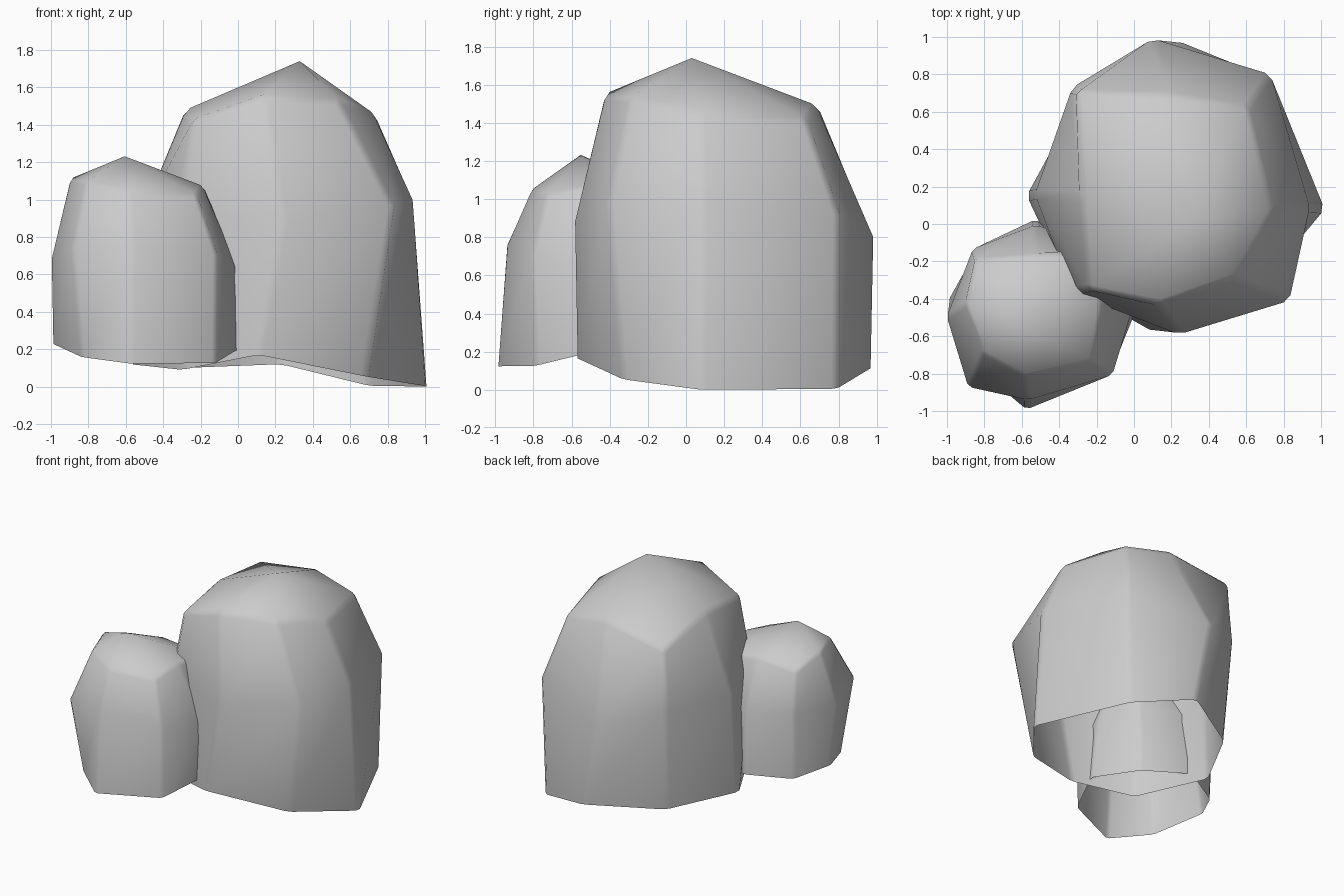
import bpy, bmesh, math

if "Cube" in bpy.data.objects:
    bpy.data.objects.remove(bpy.data.objects["Cube"])

# Eight corner columns of the rock: foot, waist and shoulder points
COLUMNS = [
    ((0.23, 0.98, 0.12), (0.10, 0.99, 0.80), (0.22, 0.69, 1.49)),
    ((0.70, 0.79, 0.005), (0.73, 0.80, 0.92), (0.61, 0.63, 1.42)),
    ((1.02, 0.08, 0.00), (0.94, 0.09, 1.00), (0.74, 0.07, 1.45)),
    ((0.68, -0.33, 0.055), (0.83, -0.41, 0.97), (0.54, -0.29, 1.53)),
    ((0.11, -0.58, 0.17), (0.24, -0.59, 0.88), (0.13, -0.43, 1.55)),
    ((-0.30, -0.35, 0.09), (-0.33, -0.37, 0.92), (-0.25, -0.35, 1.42)),
    ((-0.575, 0.15, 0.12), (-0.53, 0.16, 0.90), (-0.28, 0.14, 1.48)),
    ((-0.29, 0.67, 0.10), (-0.33, 0.73, 0.92), (-0.31, 0.72, 1.40)),
]
PEAK = (0.33, 0.03, 1.74)


def rock(name, loc=(0, 0, 0), scale=1.0, turn=0.0):
    """Open-bottomed faceted boulder with softened corner edges."""
    n = len(COLUMNS)
    c, s = math.cos(turn), math.sin(turn)

    def place(p):
        return (loc[0] + scale * (c * p[0] - s * p[1]),
                loc[1] + scale * (s * p[0] + c * p[1]),
                loc[2] + scale * p[2])

    bm = bmesh.new()
    rings = [[bm.verts.new(place(col[r])) for col in COLUMNS] for r in range(3)]
    top = bm.verts.new(place(PEAK))
    for i in range(n):
        j = (i + 1) % n
        # side panels, then the sloping cap
        for lo, hi in zip(rings, rings[1:]):
            bm.faces.new((lo[j], lo[i], hi[i], hi[j]))
        bm.faces.new((rings[2][j], rings[2][i], top))

    # chip the corner columns and the shoulder rim; keep the peak sharp
    edges = []
    for i in range(n):
        for lo, hi in zip(rings, rings[1:]):
            edges.append(bm.edges.get((lo[i], hi[i])))
        edges.append(bm.edges.get((rings[2][i], rings[2][(i + 1) % n])))
    bmesh.ops.bevel(bm, geom=edges, offset=0.03 * scale, segments=1,
                    affect='EDGES', clamp_overlap=True)
    for f in bm.faces:
        f.smooth = True
    mesh = bpy.data.meshes.new(name)
    bm.to_mesh(mesh)
    bm.free()
    obj = bpy.data.objects.new(name, mesh)
    bpy.context.collection.objects.link(obj)
    return obj


# Large boulder, and the same boulder smaller and turned a quarter
rock("large_rock")
rock("small_rock", loc=(-0.625, -0.342, 0.123), scale=0.637, turn=-math.pi / 2)
